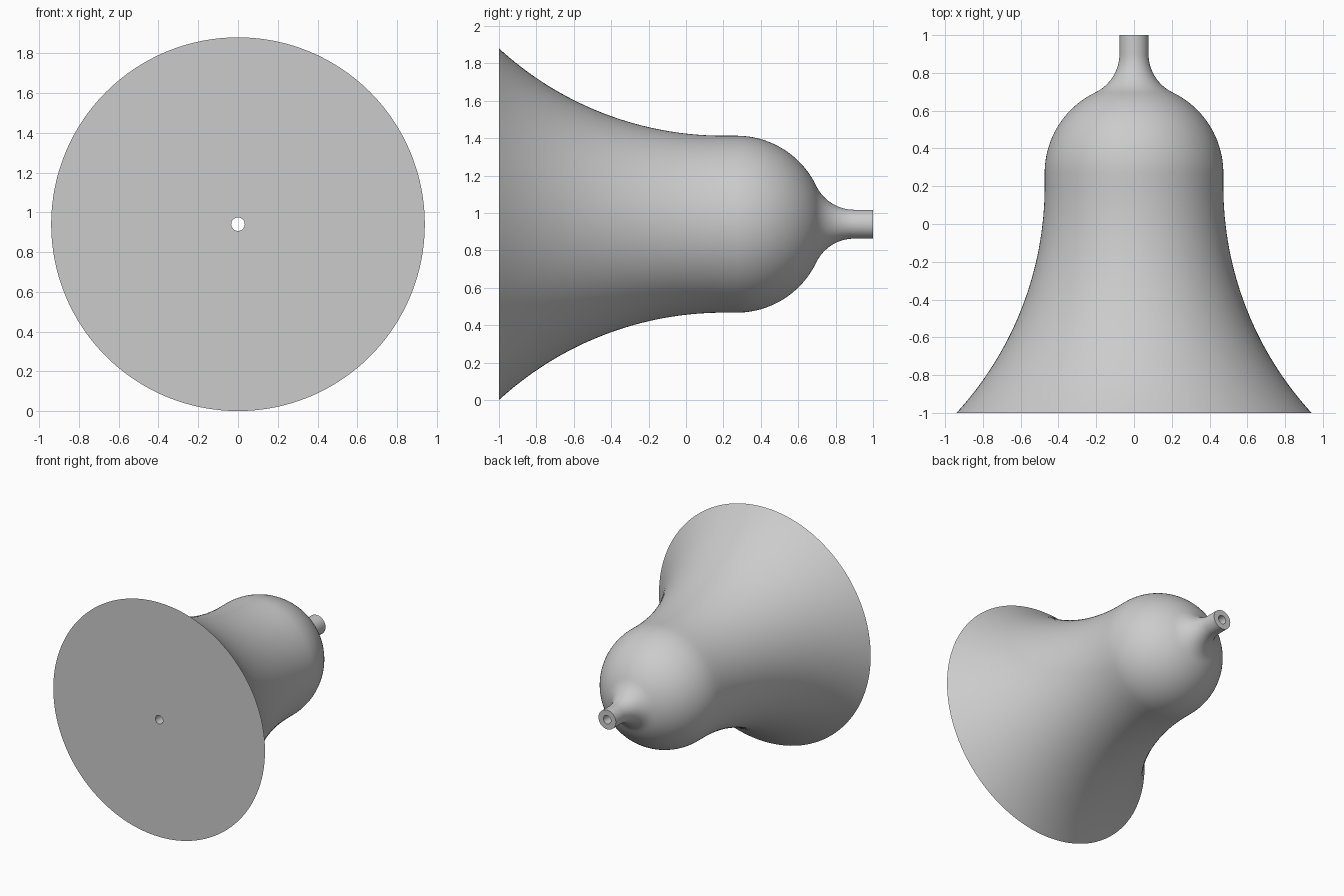
import bpy, bmesh, math
from mathutils import Vector, Matrix

if "Cube" in bpy.data.objects:
    bpy.data.objects.remove(bpy.data.objects["Cube"], do_unlink=True)

RIM, BODY, STEM, BORE = 0.94, 0.473, 0.077, 0.034
SEGMENTS = 128


def arc(centre, radius, start, end, steps):
    """Points (y, r) along a circular arc, angles in radians."""
    angles = [start + (end - start) * i / steps for i in range(steps + 1)]
    return [(centre[0] + radius * math.cos(a), centre[1] + radius * math.sin(a)) for a in angles]


# Flared skirt: concave arc from the rim, tangent to the straight waist
waist_y, length = 0.2, 1.2
drop = RIM - BODY
flare_r = (length ** 2 + drop ** 2) / (2 * drop)
lean = math.asin(length / flare_r)
flare = arc((waist_y, BODY + flare_r), flare_r, -math.pi / 2 - lean, -math.pi / 2, 32)

# Rounded shoulder and the fillet that leads into the stem, tangent to each other
dome_y, neck_y = 0.27, 0.9
gap = neck_y - dome_y
neck_r = (gap ** 2 + STEM ** 2 - BODY ** 2) / (2 * (BODY - STEM))
tilt = math.atan2(STEM + neck_r, gap)
dome = arc((dome_y, 0), BODY, math.pi / 2, tilt, 24)
neck = arc((neck_y, STEM + neck_r), neck_r, math.pi + tilt, 1.5 * math.pi, 16)

# Closed section, including the bore through the whole length
section = flare + dome + neck[1:] + [(1, STEM), (1, BORE), (-1, BORE)]

bm = bmesh.new()
verts = [bm.verts.new((0, y, r)) for y, r in section]
edges = [bm.edges.new((a, b)) for a, b in zip(verts, verts[1:] + verts[:1])]
bmesh.ops.spin(bm, geom=verts + edges, cent=(0, 0, 0), axis=(0, 1, 0),
               angle=2 * math.pi, steps=SEGMENTS, use_merge=True)
bmesh.ops.remove_doubles(bm, verts=bm.verts, dist=0.0001)
bmesh.ops.recalc_face_normals(bm, faces=bm.faces)
bmesh.ops.transform(bm, matrix=Matrix.Translation(Vector((0, 0, RIM))), verts=bm.verts)
mesh = bpy.data.meshes.new("bell_body")
bm.to_mesh(mesh)
bm.free()

# Plain grey material
grey = bpy.data.materials.new("plain grey")
grey.use_nodes = True
colour = (0.6, 0.6, 0.6, 1)
grey.diffuse_color = colour
grey.node_tree.nodes["Principled BSDF"].inputs["Base Color"].default_value = colour
mesh.materials.append(grey)

bell = bpy.data.objects.new("bell_body", mesh)
bpy.context.collection.objects.link(bell)
bpy.ops.object.select_all(action="DESELECT")
bell.select_set(True)
bpy.context.view_layer.objects.active = bell
bpy.ops.object.shade_smooth_by_angle(angle=math.radians(30))
